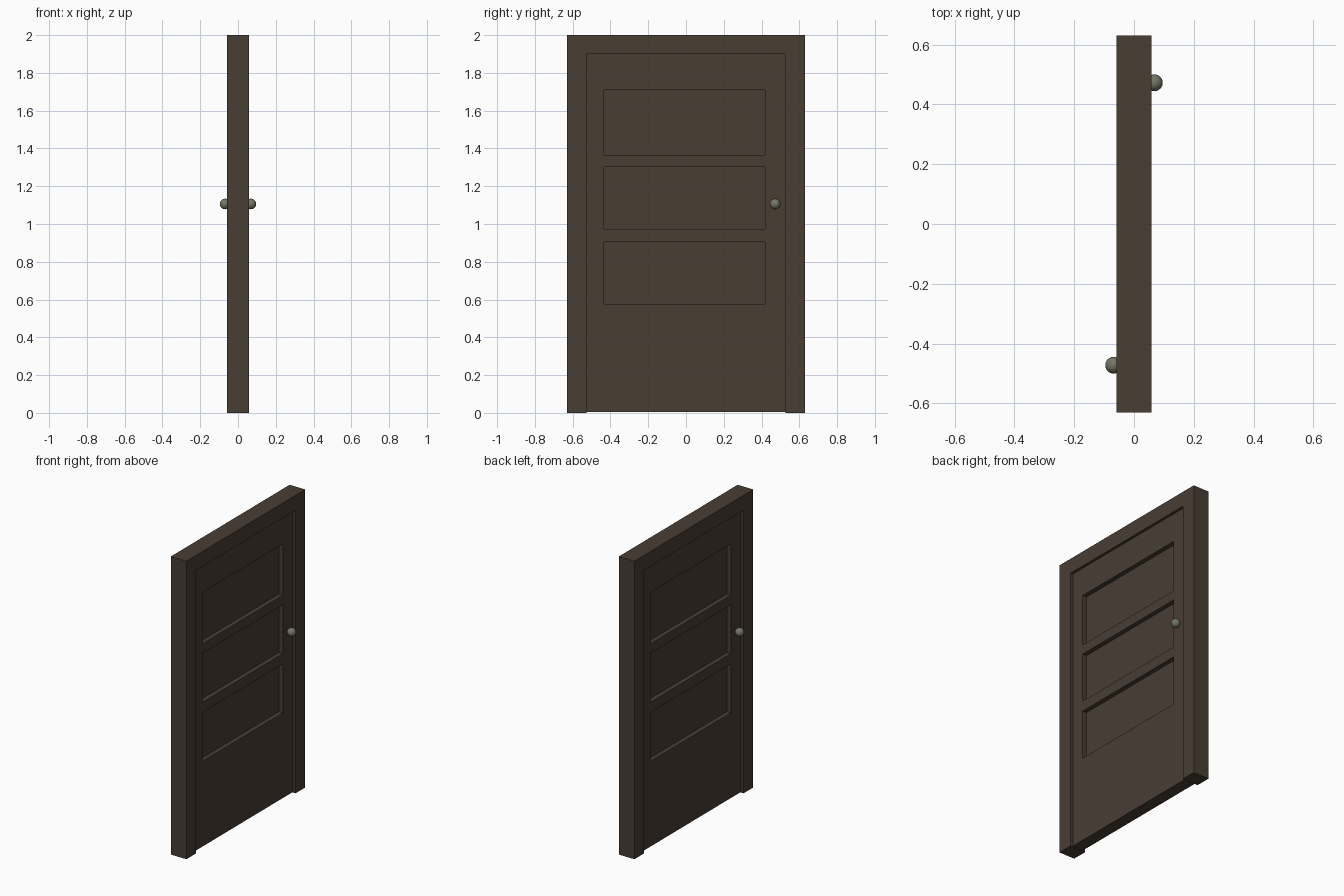
import bpy, bmesh
from mathutils import Matrix, Vector

if "Cube" in bpy.data.objects:
    bpy.data.objects.remove(bpy.data.objects["Cube"])


def material(name, rgb):
    mat = bpy.data.materials.new(name)
    mat.diffuse_color = (*rgb, 1)
    mat.use_nodes = True
    mat.node_tree.nodes["Principled BSDF"].inputs["Base Color"].default_value = mat.diffuse_color
    return mat


wood = material("dark_wood", (0.065, 0.047, 0.034))
metal = material("knob_metal", (0.17, 0.18, 0.13))


def finish(name, bm, mat):
    bmesh.ops.recalc_face_normals(bm, faces=bm.faces)
    mesh = bpy.data.meshes.new(name)
    bm.to_mesh(mesh)
    bm.free()
    mesh.materials.append(mat)
    obj = bpy.data.objects.new(name, mesh)
    bpy.context.collection.objects.link(obj)
    return obj


def add_box(bm, x0, x1, y0, y1, z0, z1):
    centre = Vector((x0 + x1, y0 + y1, z0 + z1)) / 2
    size = Matrix.Diagonal((abs(x1 - x0), y1 - y0, z1 - z0, 1))
    bmesh.ops.create_cube(bm, size=1, matrix=Matrix.Translation(centre) @ size)


# Door frame: upside-down U profile extruded through the wall
W, INNER, TOP, HEAD, DEPTH = 0.63, 0.527, 2.0, 1.9, 0.058
profile = [(-W, 0), (-INNER, 0), (-INNER, HEAD), (INNER, HEAD),
           (INNER, 0), (W, 0), (W, TOP), (-W, TOP)]
bm = bmesh.new()
face = bm.faces.new([bm.verts.new((-DEPTH, y, z)) for y, z in profile])
ext = bmesh.ops.extrude_face_region(bm, geom=[face])
moved = [v for v in ext["geom"] if isinstance(v, bmesh.types.BMVert)]
bmesh.ops.translate(bm, verts=moved, vec=(2 * DEPTH, 0, 0))
finish("door_frame", bm, wood)

# Door leaf, set back slightly from the frame on both sides
LEAF = 0.04
bm = bmesh.new()
add_box(bm, -LEAF, LEAF, -INNER, INNER, 0.005, HEAD)
leaf = finish("door_leaf", bm, wood)

# Three sunken panels per side; the back is the front turned half round
bm = bmesh.new()
for z0, z1 in [(0.577, 0.905), (0.974, 1.302), (1.366, 1.71)]:
    add_box(bm, 0.01, 0.1, -0.434, 0.418, z0, z1)
    add_box(bm, -0.1, -0.01, -0.418, 0.434, z0, z1)
cutter = finish("panel_cutter", bm, wood)
cutter.hide_render = True
cutter.hide_set(True)
cut = leaf.modifiers.new("panels", 'BOOLEAN')
cut.operation = 'DIFFERENCE'
cut.solver = 'EXACT'
cut.object = cutter
bpy.context.view_layer.objects.active = leaf
bpy.ops.object.modifier_apply(modifier=cut.name)
bpy.data.objects.remove(cutter)

# Round knobs on diagonally opposite edges
for name, s in [("right_knob", 1), ("left_knob", -1)]:
    bm = bmesh.new()
    bmesh.ops.create_uvsphere(bm, u_segments=32, v_segments=16, radius=0.028,
                              matrix=Matrix.Translation((s * 0.068, s * 0.472, 1.106)))
    for f in bm.faces:
        f.smooth = True
    finish(name, bm, metal)
